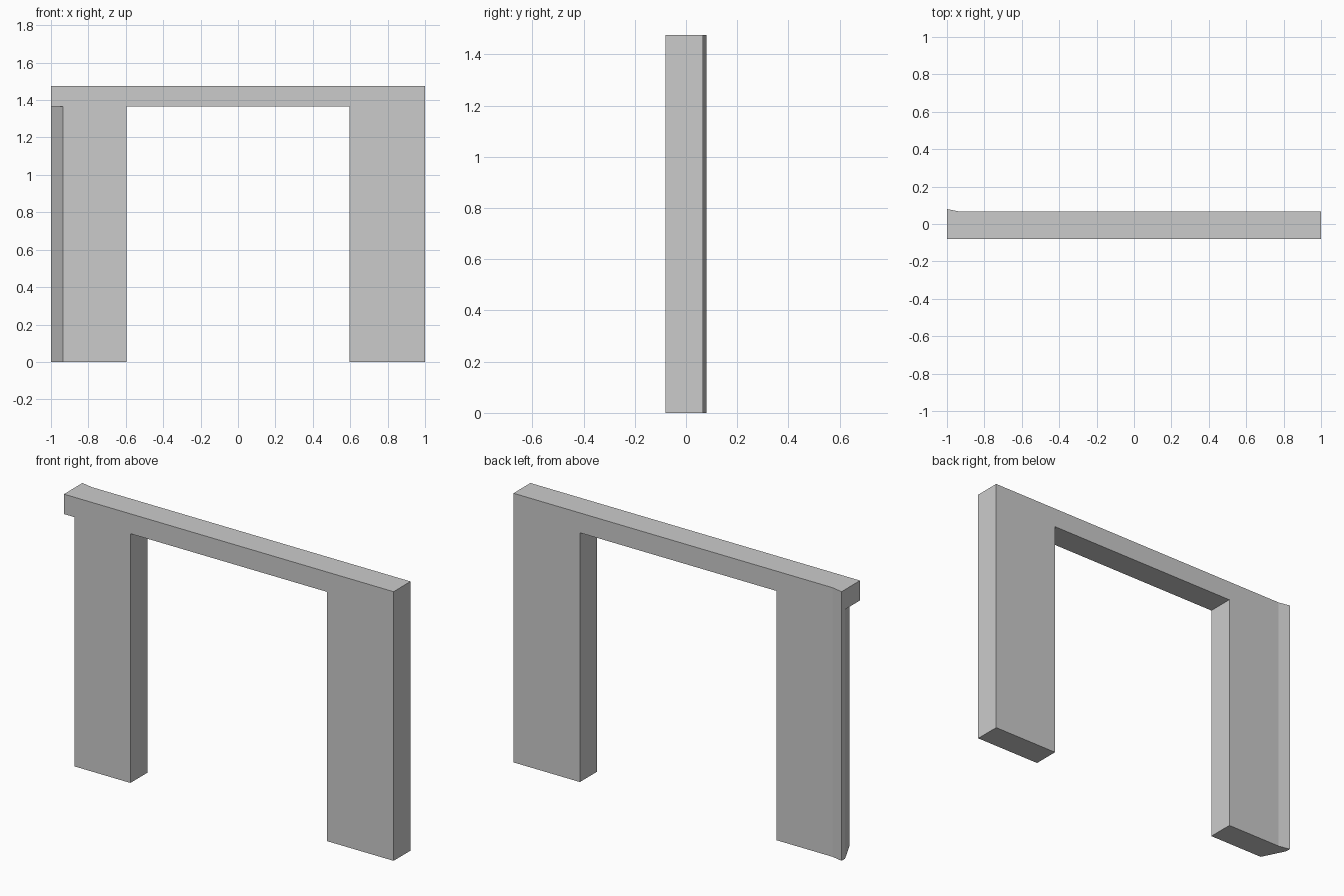
import bpy
import bmesh

cube = bpy.data.objects.get("Cube")
if cube:
    bpy.data.objects.remove(cube, do_unlink=True)

# Main dimensions
HEIGHT, SOFFIT = 1.476, 1.367
OPENING = 0.597
FRONT, BACK, FLARE = -0.08, 0.067, 0.08
NOTCH = -0.935

# Plan outlines of the parts
plain_post = [(OPENING, FRONT), (1, FRONT), (1, BACK), (OPENING, BACK)]
span = [(-OPENING, FRONT), (OPENING, FRONT), (OPENING, BACK), (-OPENING, BACK)]
angled_post = [(-1, 0.05), (NOTCH, FRONT), (-OPENING, FRONT),
               (-OPENING, BACK), (NOTCH, BACK), (-1, FLARE)]
overhang = [(-1, 0.05), (-1, FRONT), (NOTCH, FRONT)]

bm = bmesh.new()
verts, faces = {}, {}


def vert(x, y, z):
    if (x, y, z) not in verts:
        verts[x, y, z] = bm.verts.new((x, y, z))
    return verts[x, y, z]


def add_face(corners):
    # A face shared by two blocks is interior, so it is dropped
    key = frozenset(corners)
    if key in faces:
        bm.faces.remove(faces.pop(key))
    else:
        faces[key] = bm.faces.new(corners)


def block(outline, low, high):
    bottom = [vert(x, y, low) for x, y in outline]
    top = [vert(x, y, high) for x, y in outline]
    add_face(bottom[::-1])
    add_face(top)
    for i in range(len(outline)):
        j = (i + 1) % len(outline)
        add_face([bottom[i], bottom[j], top[j], top[i]])


# Lintel across the full width, then the two posts below it
for outline in (plain_post, span, angled_post, overhang):
    block(outline, SOFFIT, HEIGHT)
for outline in (plain_post, angled_post):
    block(outline, 0, SOFFIT)

# Join flat areas into single clean faces
bmesh.ops.recalc_face_normals(bm, faces=bm.faces[:])
bmesh.ops.dissolve_limit(bm, angle_limit=0.01, verts=bm.verts[:], edges=bm.edges[:])

mesh = bpy.data.meshes.new("doorway_wall")
bm.to_mesh(mesh)
bm.free()
wall = bpy.data.objects.new("doorway_wall", mesh)
bpy.context.collection.objects.link(wall)

# Plain grey finish
grey = bpy.data.materials.new("light_grey")
grey.use_nodes = True
colour = (0.6, 0.6, 0.6, 1)
grey.diffuse_color = colour
grey.node_tree.nodes["Principled BSDF"].inputs["Base Color"].default_value = colour
mesh.materials.append(grey)
